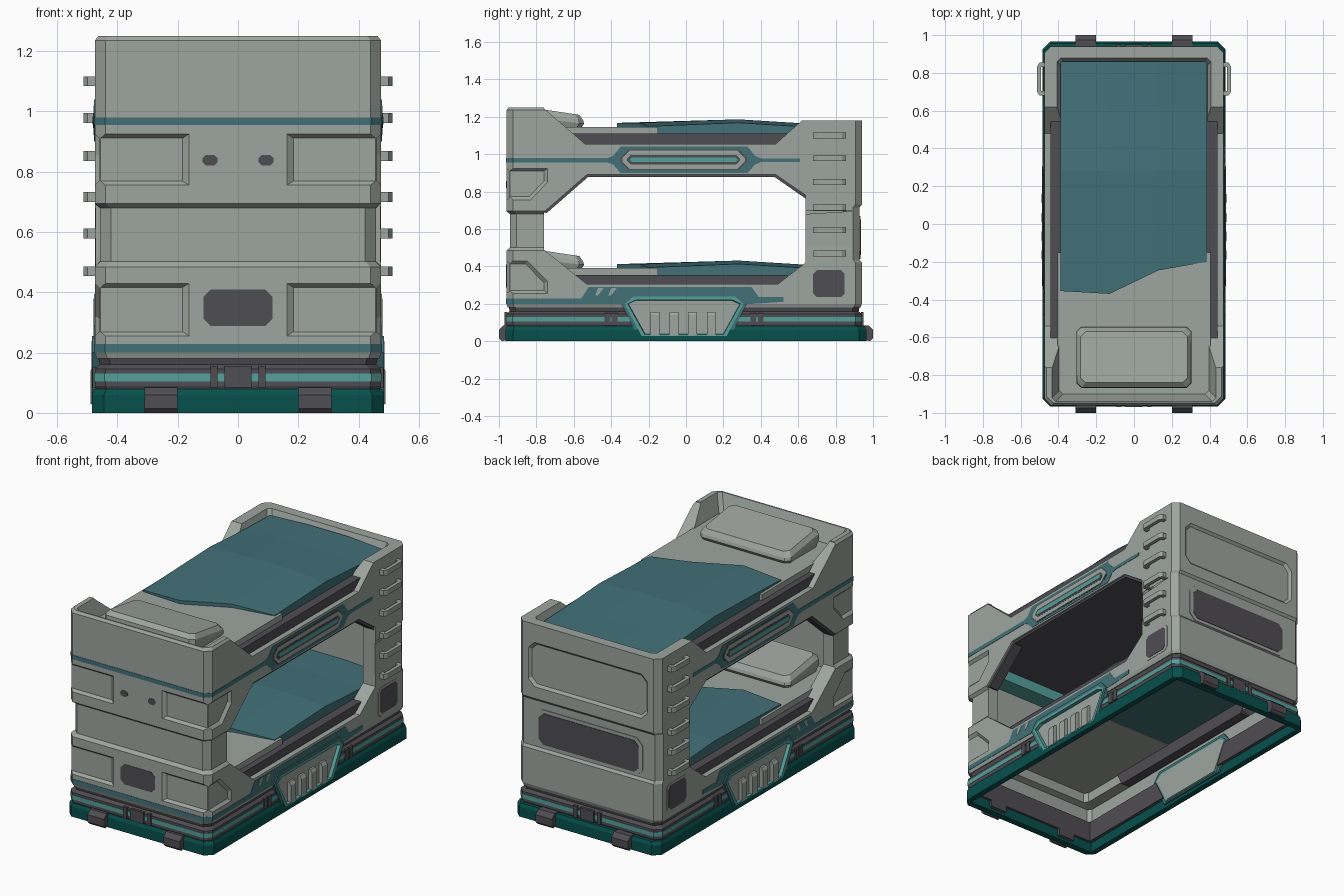
import bpy, bmesh


def material(name, rgb):
    m = bpy.data.materials.new(name)
    m.diffuse_color = (*rgb, 1)
    return m


GREY = material("warm grey shell", (0.34, 0.375, 0.345))
DARK = material("charcoal", (0.078, 0.074, 0.086))
TEAL = material("muted teal", (0.054, 0.165, 0.19))
GREEN = material("deep green", (0.002, 0.08, 0.073))
LIGHT = material("light teal", (0.09, 0.35, 0.33))


def finish(name, bm, mat):
    bmesh.ops.recalc_face_normals(bm, faces=bm.faces)
    me = bpy.data.meshes.new(name)
    bm.to_mesh(me)
    bm.free()
    me.materials.append(mat)
    ob = bpy.data.objects.new(name, me)
    bpy.context.collection.objects.link(ob)
    return ob


def stack(name, rings, mat):
    """Skin a list of equal-length point rings and cap both ends."""
    bm = bmesh.new()
    vs = [[bm.verts.new(p) for p in r] for r in rings]
    n = len(vs[0])
    for a, b in zip(vs, vs[1:]):
        for i in range(n):
            bm.faces.new((a[i], a[(i + 1) % n], b[(i + 1) % n], b[i]))
    bm.faces.new(vs[0])
    bm.faces.new(vs[-1])
    return finish(name, bm, mat)


def prism(name, pts, axis, a, b, mat, end=None):
    """Extrude a profile along an axis; end gives a different far outline."""
    place = {'x': lambda p, t: (t, p[0], p[1]),
             'y': lambda p, t: (p[0], t, p[1]),
             'z': lambda p, t: (p[0], p[1], t)}[axis]
    return stack(name, [[place(p, a) for p in pts], [place(p, b) for p in end or pts]], mat)


def rect(u0, u1, v0, v1):
    return [(u0, v0), (u1, v0), (u1, v1), (u0, v1)]


def octa(u0, u1, v0, v1, c):
    return [(u0 + c, v0), (u1 - c, v0), (u1, v0 + c), (u1, v1 - c),
            (u1 - c, v1), (u0 + c, v1), (u0, v1 - c), (u0, v0 + c)]


def box(name, x, y, z, mat):
    return prism(name, rect(*x, *y), 'z', z[0], z[1], mat)


def loft(name, levels, mat, front=0.485, back=0.465, c=0.035):
    """Chamfered rectangle rings, levels are (height, half width)."""
    return stack(name, [[(x, y, z) for x, y in octa(-h, h, -h - front, h + back, c)]
                        for z, h in levels], mat)


def cut(ob, cutter):
    m = ob.modifiers.new("cut", 'BOOLEAN')
    m.operation, m.solver, m.object = 'DIFFERENCE', 'EXACT', cutter
    bpy.context.view_layer.objects.active = ob
    bpy.ops.object.modifier_apply(modifier=m.name)
    bpy.data.objects.remove(cutter)


# Outer shell: narrow waist at the head end, only a shallow step at the foot
def shell_ring(z, h, depth):
    pts = octa(-h, h, -h - 0.485, 0.94, 0.035)
    hb = max(h, 0.463) if not depth else 0.475
    foot = octa(-hb, hb, -0.96, hb + 0.465 - depth, 0.035)
    return [(x, y, z) for x, y in pts[:3] + foot[3:7] + pts[7:]]


shell = stack("bunk_shell", [shell_ring(*r) for r in (
    (0.18, 0.468, 0), (0.2, 0.475, 0), (0.42, 0.475, 0), (0.435, 0.475, 0.012),
    (0.484, 0.475, 0.012), (0.502, 0.457, 0.012), (0.68, 0.457, 0.012), (0.695, 0.475, 0.012),
    (0.715, 0.475, 0.012), (0.73, 0.475, 0), (1.235, 0.475, 0), (1.25, 0.463, 0))], GREY)
cut(shell, stack("hollow", [[(x, y, z) for x, y in octa(-h, h, -h - f, h + 0.47, 0.02)]
                            for z, h, f in ((0, 0.45, 0.485), (0.28, 0.45, 0.485), (0.29, 0.39, 0.505),
                                            (1.13, 0.39, 0.505), (1.27, 0.442, 0.505))], GREY))
cut(shell, prism("opening", [(-0.76, 0.49), (-0.76, 0.69), (-0.53, 0.89), (0.48, 0.89),
                             (0.64, 0.78), (0.64, 0.42), (0.49, 0.305), (-0.53, 0.305)],
                 'x', -0.6, 0.6, GREY))
cut(shell, prism("top_cut", [(-0.76, 1.4), (-0.76, 1.245), (-0.54, 1.055), (0.48, 1.055),
                             (0.62, 1.18), (1.1, 1.18), (1.1, 1.4)], 'x', -0.6, 0.6, GREY))

# Recessed corner panels with sloped edges at the head end
for s in (1, -1):
    for z0, z1, side, floor in (
            (0.255, 0.43, [(-1, 0.255), (-0.74, 0.255), (-0.74, 0.32), (-0.85, 0.43), (-1, 0.43)],
             [(-1, 0.27), (-0.758, 0.27), (-0.758, 0.312), (-0.857, 0.412), (-1, 0.412)]),
            (0.755, 0.925, [(-1, 0.755), (-0.83, 0.755), (-0.74, 0.85), (-0.74, 0.925), (-1, 0.925)],
             [(-1, 0.773), (-0.838, 0.773), (-0.758, 0.857), (-0.758, 0.91), (-1, 0.91)])):
        cut(shell, prism("front_recess", rect(s * 0.162, s * 0.6, z0, z1), 'y', -0.9605, -0.944, GREY,
                         rect(s * 0.184, s * 0.6, z0 + 0.014, z1 - 0.014)))
        cut(shell, prism("side_recess", side, 'x', s * 0.4755, s * 0.459, GREY, floor))
# Recessed panel at the foot end
cut(shell, prism("back_recess", octa(-0.4, 0.4, 0.8, 1.07, 0.04), 'y', 0.9405, 0.926, GREY,
                 octa(-0.385, 0.385, 0.815, 1.055, 0.035)))

# Plinth, dark skirt and glowing skirt line
plinth = loft("base_plinth", [(0, 0.485), (0.06, 0.485), (0.08, 0.476)], GREEN, 0.48, 0.48, 0.04)
cut(plinth, box("hole", (-0.45, 0.45), (-0.925, 0.925), (-0.1, 0.2), GREEN))
skirt = loft("base_skirt", [(0.06, 0.462), (0.09, 0.475), (0.145, 0.475), (0.16, 0.458),
                            (0.185, 0.464)], DARK)
cut(skirt, box("hole", (-0.43, 0.43), (-0.91, 0.89), (0, 0.3), DARK))
line = loft("skirt_light_line", [(0.104, 0.477), (0.13, 0.477)], LIGHT)
cut(line, box("hole", (-0.45, 0.45), (-0.93, 0.91), (0, 0.3), LIGHT))


# Painted stripes wrapping round the head end
def head_stripe(name, z0, z1, end):
    pts = [(-0.477, end), (-0.477, -0.925), (-0.441, -0.962), (0.441, -0.962), (0.477, -0.925),
           (0.477, end), (0.47, end), (0.47, -0.92), (0.438, -0.955), (-0.438, -0.955),
           (-0.47, -0.92), (-0.47, end)]
    prism(name, pts, 'z', z0, z1, TEAL)


head_stripe("upper_stripe", 0.955, 0.98, -0.4)
head_stripe("lower_stripe", 0.2, 0.228, -0.54)

# Head end vent and small sockets, foot end window, reading lamp
prism("front_vent", octa(-0.115, 0.115, 0.288, 0.41, 0.025), 'y', -0.962, -0.95, DARK)
for s in (1, -1):
    prism("front_socket", octa(s * 0.093 - 0.025, s * 0.093 + 0.025, 0.82, 0.856, 0.012),
          'y', -0.962, -0.95, DARK)
prism("back_window_frame", octa(-0.36, 0.36, 0.44, 0.67, 0.04), 'y', 0.9, 0.932, GREY)
prism("back_window", octa(-0.335, 0.335, 0.46, 0.65, 0.03), 'y', 0.91, 0.935, DARK)
box("headboard_lamp", (-0.33, 0.33), (-0.9, -0.79), (0.81, 0.875), LIGHT)

# Clamps at both ends of the plinth and latches on the skirt
for e in (1, -1):
    for s in (1, -1):
        prism("plinth_clamp", [(e * 0.91, 0.02), (e * 0.985, 0), (e, 0.015), (e, 0.06),
                               (e * 0.975, 0.085), (e * 0.91, 0.085)],
              'x', s * 0.2, s * 0.31, DARK)
    y = -0.955 if e < 0 else 0.935
    for x, w in ((-0.08, 0.012), (0, 0.045), (0.08, 0.012)):
        box("end_latch", (x - w, x + w), (y, y + e * 0.015), (0.085, 0.155), DARK)


# Nested outlines of the side badge
def badge(g):
    return [(-0.345 + g, 0.2), (-0.3 + g, 0.255 - g), (0.28 - g, 0.255 - g),
            (0.325 - g, 0.2), (0.235 - g, 0.02 + g * 0.5), (-0.255 + g, 0.02 + g * 0.5)]


# Everything on the long sides
for s in (1, -1):
    def plate(name, pts, a, b, mat, end=None):
        return prism(name, pts, 'x', s * a, s * b, mat, end)

    plate("upper_rail_paint", [(-0.42, 0.955), (-0.39, 0.945), (-0.35, 0.9), (0.33, 0.9),
                               (0.37, 0.945), (0.4, 0.957), (0.61, 0.957), (0.61, 0.978),
                               (0.4, 0.978), (0.37, 0.99), (0.33, 1.04), (-0.35, 1.04),
                               (-0.39, 0.99), (-0.42, 0.98)], 0.46, 0.477, TEAL)
    plate("rail_light_rim", octa(-0.35, 0.325, 0.914, 1.026, 0.045), 0.47, 0.478, DARK)
    plate("rail_light_surround", octa(-0.34, 0.315, 0.921, 1.019, 0.04), 0.47, 0.48, GREY)
    plate("rail_light_recess", octa(-0.315, 0.29, 0.945, 0.995, 0.02), 0.47, 0.481, DARK)
    plate("rail_light", octa(-0.3, 0.275, 0.957, 0.983, 0.01), 0.47, 0.483, LIGHT)

    paint = plate("lower_rail_paint", [(-0.56, 0.2), (-0.56, 0.228), (-0.52, 0.29), (0.35, 0.29),
                                       (0.39, 0.235), (0.52, 0.235), (0.52, 0.21), (0.36, 0.2)],
                  0.46, 0.477, TEAL)
    for y in (-0.47, -0.4):
        plate("paint_slash", [(y - 0.015, 0.245), (y, 0.245), (y + 0.03, 0.285), (y, 0.285)],
              0.47, 0.479, GREY)

    # Side badge: sunken face, glowing sloped rim and grille bars
    for ob in (shell, plinth, skirt, line, paint):
        cut(ob, plate("notch", badge(0.02), 0.42, 0.6, ob.data.materials[0]))
    rim = plate("badge_rim", badge(0), 0.44, 0.484, TEAL)
    cut(rim, plate("hole", badge(0.019), 0.4, 0.6, TEAL))
    glow = plate("badge_light", badge(0.017), 0.435, 0.486, LIGHT)
    cut(glow, plate("hole", badge(0.046), 0.4, 0.4861, LIGHT, badge(0.034)))
    plate("badge_face", badge(0.03), 0.432, 0.466, GREY)
    for y in (-0.165, -0.065, 0.035, 0.135):
        prism("badge_bar", [(s * 0.45, 0.03), (s * 0.489, 0.03), (s * 0.489, 0.14),
                            (s * 0.478, 0.157), (s * 0.45, 0.157)], 'y', y - 0.024, y + 0.024, GREY)
    for y in (-0.42, -0.38, 0.36, 0.4):
        box("side_latch", (s * 0.45, s * 0.482), (y - 0.015, y + 0.015), (0.085, 0.15), DARK)

    # Small window at the foot
    plate("side_window_frame", octa(0.665, 0.865, 0.22, 0.395, 0.02), 0.46, 0.477, GREY)
    plate("side_window", octa(0.68, 0.848, 0.235, 0.38, 0.02), 0.46, 0.479, DARK)

    # Ladder rungs
    for z in (1.1, 0.978, 0.852, 0.716, 0.595, 0.47):
        prism("ladder_rung", [(s * 0.45, 0.68), (s * 0.5, 0.68), (s * 0.513, 0.7),
                              (s * 0.513, 0.835), (s * 0.5, 0.855), (s * 0.45, 0.855),
                              (s * 0.45, 0.83), (s * 0.492, 0.83), (s * 0.492, 0.705),
                              (s * 0.45, 0.705)], 'z', z - 0.016, z + 0.016, GREY)

    # Dark trim under the upper rail
    plate("opening_trim", [(-0.76, 0.69), (-0.53, 0.89), (0.48, 0.89), (0.64, 0.78), (0.64, 0.762),
                           (0.475, 0.877), (-0.525, 0.877), (-0.745, 0.685)], 0.4, 0.464, DARK)

# Dark underside of the upper bunk
box("upper_bunk_floor", (-0.41, 0.41), (-0.9, 0.87), (0.877, 0.9), DARK)


# Bedding: tray strips, mattress, pillow and blanket for each bunk
def bedding(level, dz):
    for s in (1, -1):
        prism(level + "_bed_tray", [(-0.57, 1.03 + dz), (-0.61, 1.11 + dz), (0.55, 1.11 + dz),
                                    (0.5, 1.03 + dz)], 'x', s * 0.385, s * 0.442, DARK)
    box(level + "_mattress", (-0.404, 0.404), (-0.9, -0.15), (1.105 + dz, 1.146 + dz), GREY)
    stack(level + "_pillow", [
        [(x, y, z + dz + k * (-0.71 - y)) for x, y in octa(-w, w, y0, y1, 0.025)]
        for w, y0, y1, z, k in ((0.29, -0.85, -0.56, 1.14, 0), (0.305, -0.868, -0.545, 1.18, 0.1),
                                (0.302, -0.865, -0.55, 1.205, 0.15), (0.282, -0.84, -0.57, 1.231, 0.15))],
          GREY)
    bm = bmesh.new()
    cols = ((-0.388, -0.355, -0.012), (-0.13, -0.37, 0), (0.13, -0.245, 0), (0.387, -0.2, -0.018))
    grid = [[bm.verts.new((x, y, z + dz + drop)) for y, z in
             ((y0, 1.167), (0.28, 1.186), (0.62, 1.165), (0.86, 1.158))] for x, y0, drop in cols]
    for a, b in zip(grid, grid[1:]):
        for i in range(3):
            bm.faces.new((a[i], b[i], b[i + 1], a[i + 1]))
    ext = bmesh.ops.extrude_face_region(bm, geom=bm.faces[:], use_keep_orig=True)
    for v in ext["geom"]:
        if isinstance(v, bmesh.types.BMVert):
            v.co.z = 1.108 + dz
    finish(level + "_blanket", bm, TEAL)


bedding("upper", 0)
bedding("lower", -0.755)
